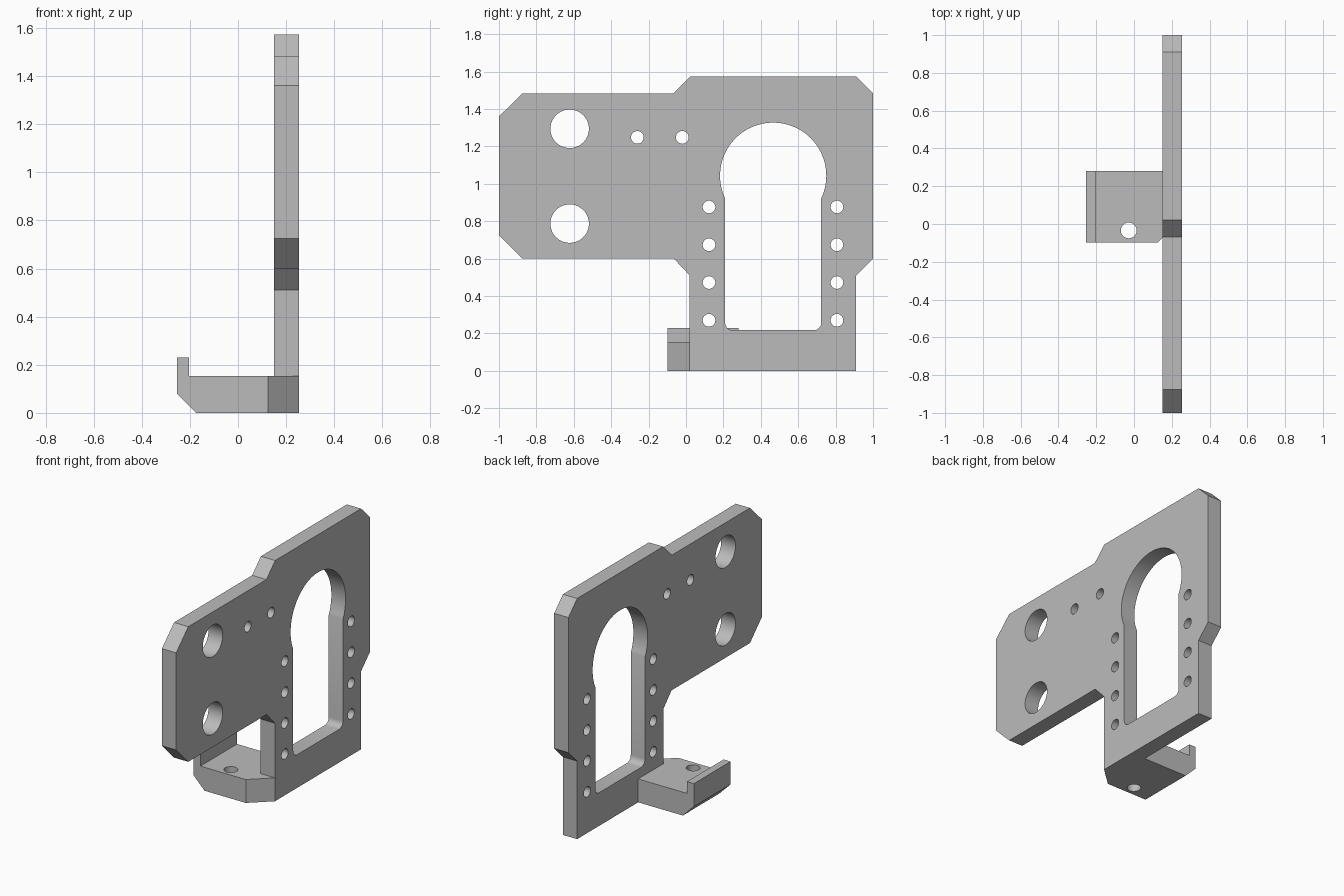
import bpy, bmesh, math
from mathutils import Vector, Matrix

cube = bpy.data.objects.get("Cube")
if cube:
    bpy.data.objects.remove(cube, do_unlink=True)

GREY = (0.5, 0.5, 0.5, 1)
metal = bpy.data.materials.new("plain grey")
metal.use_nodes = True
metal.diffuse_color = GREY
metal.node_tree.nodes["Principled BSDF"].inputs["Base Color"].default_value = GREY


def arc(cx, cy, r, start, end, steps):
    """Points on an arc, angles in degrees."""
    angles = [math.radians(start + (end - start) * i / steps) for i in range(steps + 1)]
    return [(cx + r * math.cos(a), cy + r * math.sin(a)) for a in angles]


def circle(cx, cy, r, steps=40):
    return arc(cx, cy, r, 0, 360, steps)[:-1]


def prism(name, loops, low, high, frame=Matrix(), cut=None):
    """Extrude an outline with holes; optionally slice off a corner."""
    bm = bmesh.new()
    edges = []
    for loop in loops:
        verts = [bm.verts.new((u, v, low)) for u, v in loop]
        edges += [bm.edges.new((a, b)) for a, b in zip(verts, verts[1:] + verts[:1])]
    bmesh.ops.triangle_fill(bm, edges=edges, use_beauty=True, normal=(0, 0, 1))
    solid = bmesh.ops.extrude_face_region(bm, geom=bm.faces[:], use_keep_orig=True)
    top = [g for g in solid["geom"] if isinstance(g, bmesh.types.BMVert)]
    bmesh.ops.translate(bm, verts=top, vec=(0, 0, high - low))
    if cut:
        res = bmesh.ops.bisect_plane(bm, geom=bm.verts[:] + bm.edges[:] + bm.faces[:],
                                     plane_co=cut[0], plane_no=cut[1], clear_outer=True)
        rim = [g for g in res["geom_cut"] if isinstance(g, bmesh.types.BMEdge)]
        bmesh.ops.triangle_fill(bm, edges=rim, use_beauty=True)
    bm.transform(frame)
    bmesh.ops.recalc_face_normals(bm, faces=bm.faces[:])
    mesh = bpy.data.meshes.new(name)
    bm.to_mesh(mesh)
    bm.free()
    mesh.materials.append(metal)
    obj = bpy.data.objects.new(name, mesh)
    bpy.context.collection.objects.link(obj)
    bpy.ops.object.select_all(action='DESELECT')
    obj.select_set(True)
    bpy.context.view_layer.objects.active = obj
    bpy.ops.object.shade_smooth_by_angle(angle=math.radians(30))
    return obj


# Upright plate outline, drawn as (y, z)
outline = [(-1, 1.36), (-.875, 1.483), (-.068, 1.483), (.022, 1.573), (.91, 1.573),
           (1, 1.483), (1, .6), (.91, .51), (.91, 0), (.02, 0), (.02, .51),
           (-.065, .6), (-.875, .6), (-1, .725)]

# Keyhole window: round head over a straight slot with rounded lower corners
mid, head_z, head_r, half, sill, fillet = .466, 1.043, .284, .257, .217, .04
dip = math.degrees(math.acos(half / head_r))
window = arc(mid, head_z, head_r, -dip, 180 + dip, 56)
window += arc(mid - half + fillet, sill + fillet, fillet, 180, 270, 5)
window += arc(mid + half - fillet, sill + fillet, fillet, 270, 360, 5)

# Drilled holes
holes = [circle(-.622, z, .103) for z in (.787, 1.294)]
holes += [circle(y, 1.248, .034, 24) for y in (-.26, -.02)]
holes += [circle(y, .27 + .202 * i, .034, 24) for y in (.123, .807) for i in range(4)]

# Maps drawn (u, v, depth) to (y, z, x)
upright = Matrix(((0, 0, 1, 0), (1, 0, 0, 0), (0, 1, 0, 0), (0, 0, 0, 1)))
prism("upright_plate", [outline, window] + holes, .15, .253, upright)

# Side foot with a bolt hole, a slanted corner and a bevelled outer underside
foot = [(-.253, -.098), (.125, -.098), (.253, .02), (.15, .02), (.15, .28), (-.253, .28)]
prism("side_foot", [foot, circle(-.028, -.034, .042, 24)], 0, .153,
      cut=(Vector((-.173, 0, 0)), Vector((-1, 0, -1))))

# Raised lip along the outer edge of the foot
lip = [(-.253, -.098), (-.203, -.098), (-.203, .28), (-.253, .28)]
prism("foot_lip", [lip], .153, .23)
